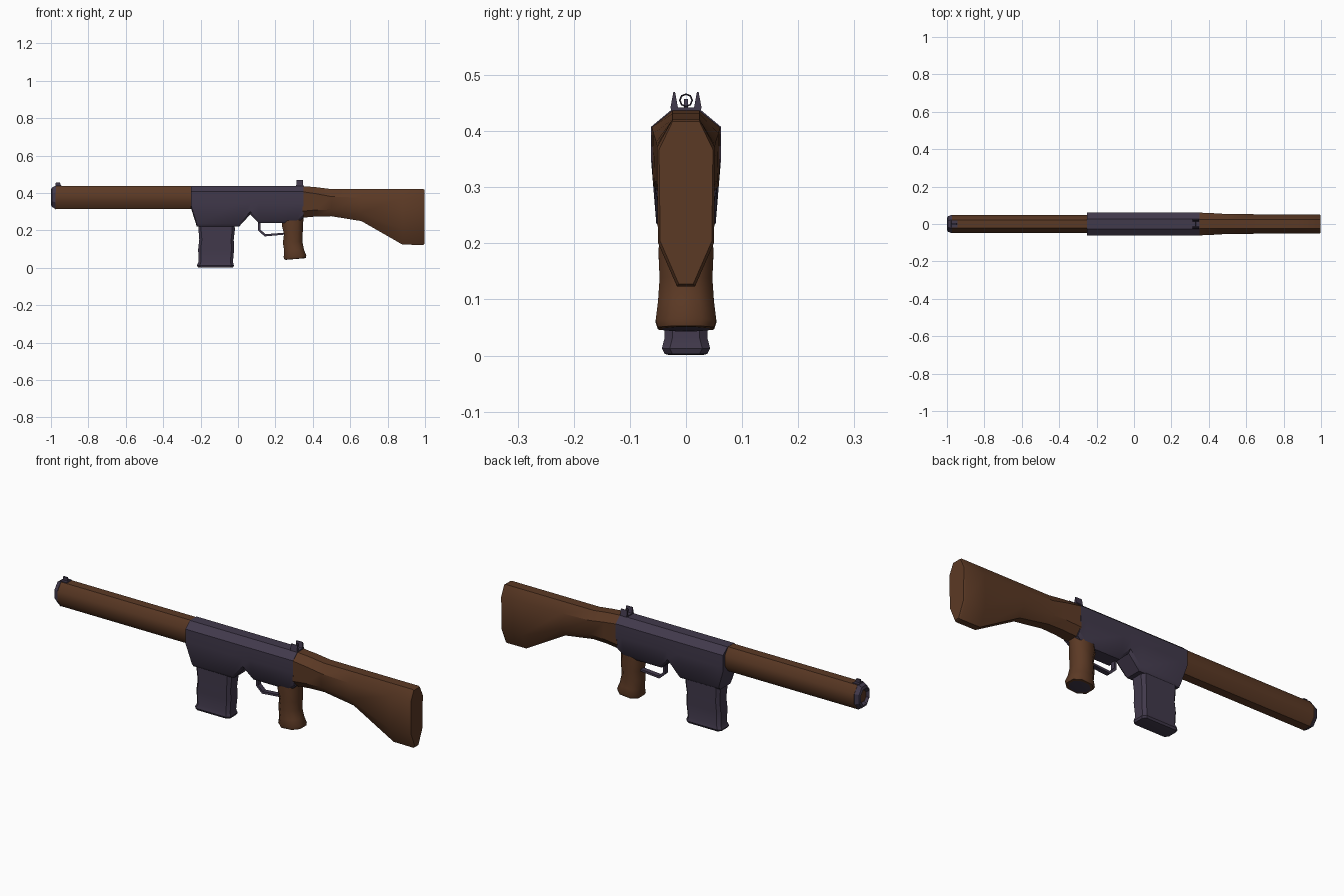
import bpy, bmesh, math

if "Cube" in bpy.data.objects:
    bpy.data.objects.remove(bpy.data.objects["Cube"])


def material(name, rgb):
    m = bpy.data.materials.new(name)
    m.diffuse_color = (*rgb, 1.0)
    m.use_nodes = True
    m.node_tree.nodes["Principled BSDF"].inputs["Base Color"].default_value = m.diffuse_color
    return m


WOOD = material("brown_wood", (0.105, 0.041, 0.018))
METAL = material("violet_grey_metal", (0.053, 0.041, 0.071))


def finish(name, bm, mats, angle=35):
    bmesh.ops.recalc_face_normals(bm, faces=bm.faces)
    mesh = bpy.data.meshes.new(name)
    bm.to_mesh(mesh)
    bm.free()
    for m in mats:
        mesh.materials.append(m)
    ob = bpy.data.objects.new(name, mesh)
    bpy.context.collection.objects.link(ob)
    bpy.ops.object.select_all(action='DESELECT')
    ob.select_set(True)
    bpy.context.view_layer.objects.active = ob
    bpy.ops.object.shade_smooth_by_angle(angle=math.radians(angle))
    return ob


def loft(name, rings, mats, angle=35, end_mat=0):
    """Skin a list of equal-length closed rings and cap both ends."""
    bm = bmesh.new()
    rows = [[bm.verts.new(p) for p in r] for r in rings]
    n = len(rows[0])
    for a, b in zip(rows, rows[1:]):
        for i in range(n):
            bm.faces.new((a[i], a[(i + 1) % n], b[(i + 1) % n], b[i]))
    bm.faces.new(rows[0])
    bm.faces.new(rows[-1]).material_index = end_mat
    return finish(name, bm, mats, angle)


def mirror_ring(x, half):
    """Ring at x from (half width, z) points listed top to bottom."""
    return [(x, y, z) for y, z in half] + [(x, -y, z) for y, z in reversed(half)]


def octagon(x, zb, zt, w):
    h = (zt - zb) * 0.29
    return mirror_ring(x, [(w * .45, zt), (w, zt - h), (w, zb + h), (w * .45, zb)])


def flat_ring(x0, x1, w, z0, z1, cx, cy):
    """Chamfered rectangle lying flat; height goes from z0 to z1 along x."""
    pts = [(x0 + cx, -w), (x1 - cx, -w), (x1, -w + cy), (x1, w - cy),
           (x1 - cx, w), (x0 + cx, w), (x0, w - cy), (x0, -w + cy)]
    return [(x, y, z0 + (z1 - z0) * (x - x0) / (x1 - x0)) for x, y in pts]


# Receiver: wide shoulders, tapering underside with a notch
rings = []
for x, zb, lw in [(-.25, .315, .06), (-.22, .22, .053), (.005, .22, .053),
                  (.065, .285, .055), (.11, .24, .048), (.315, .24, .048),
                  (.35, .268, .052)]:
    zm = max(.345, zb + .045)
    rings.append(mirror_ring(x, [(.026, .438), (.062, .408), (.062, zm),
                                 (lw, zb + .016), (lw - .013, zb)]))
loft("receiver", rings, [METAL])

# Long wooden handguard
loft("handguard", [octagon(-.978, .315, .437, .048),
                   octagon(-.24, .315, .437, .048)], [WOOD], 50)

# Muzzle cap with a recessed wooden bore
loft("muzzle_cap", [octagon(-.93, .345, .407, .026), octagon(-.985, .345, .407, .026),
                    octagon(-1, .338, .417, .033), octagon(-.995, .326, .43, .041),
                    octagon(-.974, .313, .439, .049), octagon(-.97, .318, .434, .046)],
     [METAL], 30)
loft("bore", [octagon(-.988, .349, .405, .024), octagon(-.95, .349, .405, .024)], [WOOD])

# Shoulder stock
rings = []
for x, zb, zt, w, dt, db, bw in [
        (.345, .268, .437, .061, .03, .035, .03), (.42, .275, .431, .058, .035, .035, .027),
        (.50, .276, .421, .053, .04, .035, .024), (.66, .25, .421, .052, .046, .045, .02),
        (.88, .124, .421, .052, .05, .078, .016), (.99, .123, .421, .052, .05, .078, .016),
        (.998, .128, .417, .048, .05, .076, .013)]:
    rings.append(mirror_ring(x, [(.024, zt), (w, zt - dt), (w - .002, zb + db), (bw, zb)]))
loft("stock", rings, [WOOD])

# Pistol grip with gently waved sides and a metal butt plate
grip = [(.238, .352, .046, .275, .285), (.235, .347, .047, .225, .225),
        (.246, .346, .049, .18, .185), (.240, .344, .047, .135, .14),
        (.247, .353, .050, .09, .097), (.244, .365, .054, .056, .066),
        (.249, .364, .050, .044, .053), (.258, .354, .042, .043, .051)]
loft("pistol_grip", [flat_ring(*g, .028, .026) for g in grip], [WOOD, METAL], 50, 1)

# Magazine with a flared foot
mag = [(-.21, -.018, .042, .24), (-.211, -.017, .042, .20), (-.207, -.023, .040, .15),
       (-.213, -.021, .041, .10), (-.211, -.027, .038, .032), (-.22, -.022, .043, .013),
       (-.215, -.026, .038, .003), (-.20, -.04, .030, .001)]
loft("magazine", [flat_ring(a, b, w, z, z, .014, .014) for a, b, w, z in mag], [METAL])


def plate_x(name, pts, y0, y1):
    """Extrude an (x, z) outline between two y values."""
    loft(name, [[(x, y0, z) for x, z in pts], [(x, y1, z) for x, z in pts]], [METAL])


# Trigger guard: one bent strip
outer = [(.108, .245), (.108, .20), (.142, .168), (.25, .178)]
inner = [(.25, .188), (.146, .18), (.12, .205), (.12, .245)]
bm = bmesh.new()
rows = []
for (a, b), (c, d) in zip(outer, reversed(inner)):
    rows.append([bm.verts.new(p) for p in
                 ((a, -.012, b), (a, .012, b), (c, .012, d), (c, -.012, d))])
for r, s in zip(rows, rows[1:]):
    for i in range(4):
        bm.faces.new((r[i], r[(i + 1) % 4], s[(i + 1) % 4], s[i]))
bm.faces.new(rows[0])
bm.faces.new(rows[-1])
finish("trigger_guard", bm, [METAL])

# Rear sight: base, two tapered ears and an aperture ring
plate_x("rear_sight_base", [(.31, .43), (.35, .43), (.35, .442), (.31, .442)], -.027, .027)
for side, label in ((-1, "right"), (1, "left")):
    def ear(x):
        return [(x, side * y, z) for y, z in
                ((.014, .44), (.028, .44), (.0225, .47), (.0195, .47))]
    loft("rear_sight_ear_" + label, [ear(.312), ear(.348)], [METAL])
bpy.ops.mesh.primitive_torus_add(major_radius=.011, minor_radius=.0015, major_segments=8,
                                 minor_segments=4, location=(.33, 0, .455),
                                 rotation=(0, math.pi / 2, 0))
aperture = bpy.context.object
aperture.name = "rear_sight_ring"
aperture.data.materials.append(METAL)

# Front sight: base saddle and a small post
plate_x("front_sight_base", [(-.98, .43), (-.94, .43), (-.945, .441), (-.976, .441)], -.02, .02)
plate_x("front_sight_post", [(-.976, .438), (-.945, .438), (-.953, .457), (-.974, .457)],
        -.004, .004)
